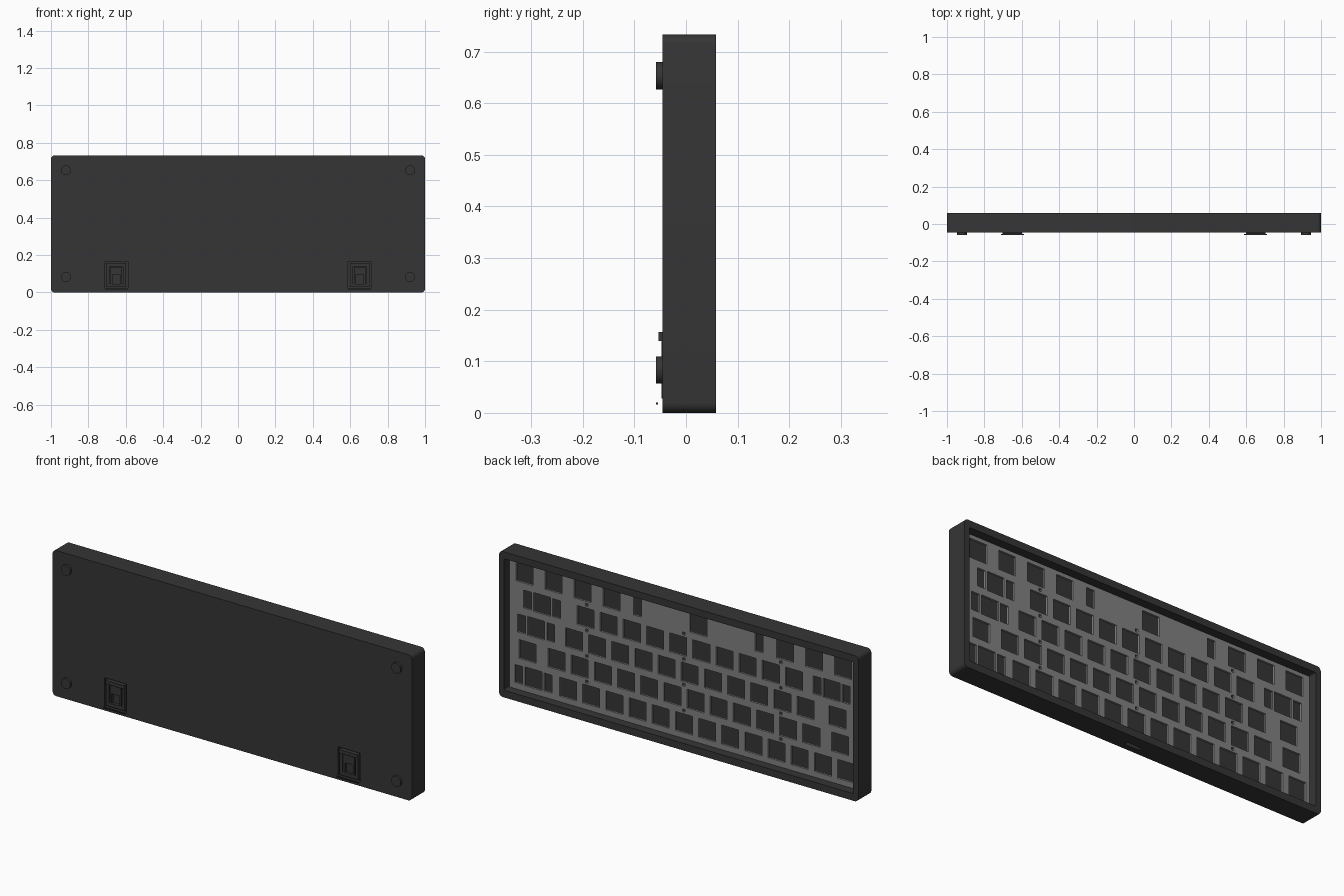
import bpy, bmesh, math
from mathutils import Matrix

if "Cube" in bpy.data.objects:
    bpy.data.objects.remove(bpy.data.objects["Cube"])


def material(name, v):
    m = bpy.data.materials.new(name)
    m.diffuse_color = (v, v, v, 1)
    m.use_nodes = True
    m.node_tree.nodes["Principled BSDF"].inputs["Base Color"].default_value = m.diffuse_color
    return m


DARK = material("charcoal", 0.036)
GREY = material("plate grey", 0.22)


def finish(name, bm, mat=None):
    bmesh.ops.recalc_face_normals(bm, faces=bm.faces)
    me = bpy.data.meshes.new(name)
    bm.to_mesh(me)
    bm.free()
    ob = bpy.data.objects.new(name, me)
    bpy.context.collection.objects.link(ob)
    if mat:
        me.materials.append(mat)
    return ob


def add_box(bm, x0, x1, y0, y1, z0, z1):
    m = Matrix.Translation(((x0 + x1) / 2, (y0 + y1) / 2, (z0 + z1) / 2))
    m = m @ Matrix.Diagonal((x1 - x0, y1 - y0, z1 - z0, 1))
    bmesh.ops.create_cube(bm, size=1, matrix=m)


def boxes(name, spans, mat=None):
    bm = bmesh.new()
    for s in spans:
        add_box(bm, *s)
    return finish(name, bm, mat)


def slab(name, x, z0, z1, y0, y1, r, mat=None, seg=6):
    """Rounded rectangle in XZ, extruded along y."""
    bm = bmesh.new()
    ring = []
    for cx, cz, start in ((x - r, z1 - r, 0), (-x + r, z1 - r, 90),
                          (-x + r, z0 + r, 180), (x - r, z0 + r, 270)):
        for i in range(seg + 1):
            a = math.radians(start + 90 * i / seg)
            ring.append(bm.verts.new((cx + r * math.cos(a), y0, cz + r * math.sin(a))))
    face = bm.faces.new(ring)
    ext = bmesh.ops.extrude_face_region(bm, geom=[face])
    for v in ext["geom"]:
        if isinstance(v, bmesh.types.BMVert):
            v.co.y = y1
    return finish(name, bm, mat)


def activate(ob):
    bpy.ops.object.select_all(action="DESELECT")
    ob.select_set(True)
    bpy.context.view_layer.objects.active = ob


def cut(ob, cutter):
    activate(ob)
    mod = ob.modifiers.new("cut", "BOOLEAN")
    mod.operation, mod.solver, mod.object = "DIFFERENCE", "EXACT", cutter
    bpy.ops.object.modifier_apply(modifier=mod.name)
    bpy.data.objects.remove(cutter, do_unlink=True)


def smooth(ob):
    activate(ob)
    bpy.ops.object.shade_smooth_by_angle(angle=math.radians(35))


FRONT, BACK = -0.046, 0.058
HEIGHT = 0.733
FOOT_X = 0.65

# Case tray: outer shell, open cavity, foot pockets, cable port
case = slab("case", 1.0, 0, HEIGHT, FRONT, BACK, 0.02, DARK)
cut(case, slab("cavity", 0.972, 0.036, 0.698, -0.02, 0.1, 0.006))
cut(case, boxes("pockets", [(s * FOOT_X - 0.062, s * FOOT_X + 0.062, -0.1, -0.032, 0.018, 0.165)
                            for s in (-1, 1)]))
cut(case, boxes("port", [(-0.04, 0.04, -0.016, 0.003, -0.1, 0.06)]))
smooth(case)

# Switch plate with key, stabiliser and fixing holes
U, ZC = 0.129, 0.372
KEY, STAB_W, STAB_H = 0.0475, 0.022, 0.045
rows = [
    [i + 0.5 for i in range(13)] + [14],
    [0.75] + [i + 2 for i in range(12)] + [14.25],
    [0.875] + [i + 2.25 for i in range(11)] + [13.875],
    [1.125] + [i + 2.75 for i in range(10)] + [13.625],
    [0.625, 1.875, 3.125, 6.875, 10.625, 11.875, 13.125, 14.375],
]
stabilised = [(0, 14, 0.627), (2, 13.875, 0.627), (3, 1.125, 0.627),
              (3, 13.625, 0.627), (4, 6.875, 2.625)]
holes = []


def hole(col, row, w, h):
    x, z = (col - 7.5) * U, ZC + (row - 2) * U
    holes.append((x - w, x + w, -0.01, 0.03, z - h, z + h))


for r, cols in enumerate(rows):
    for c in cols:
        hole(c, r, KEY, KEY)
for r, c, d in stabilised:
    for s in (-1, 1):
        hole(c + s * d, r, STAB_W, STAB_H)
for x in (-0.54, 0, 0.54):
    for r in range(4):
        hole(7.5 + x / U, r + 0.5, 0.007, 0.007)
plate = slab("switch_plate", 0.970, 0.038, 0.696, 0.006, 0.017, 0.005, GREY)
cut(plate, boxes("holes", holes))

# Round rubber pads
for x in (-0.92, 0.92):
    for z in (0.083, 0.653):
        bm = bmesh.new()
        bmesh.ops.create_cone(bm, cap_ends=True, segments=32, radius1=0.0265, radius2=0.0265,
                              depth=0.014, matrix=Matrix.Translation((x, FRONT - 0.005, z))
                              @ Matrix.Rotation(math.pi / 2, 4, "X"))
        smooth(finish("rubber_pad", bm, DARK))

# Folding feet: outer flap frame, inner flap, grip bar and hinge pin
for s in (-1, 1):
    x = s * FOOT_X
    y0, y1 = FRONT - 0.001, -0.031
    boxes("folding_foot", [
        (x - 0.052, x - 0.036, y0, y1, 0.028, 0.157),
        (x + 0.036, x + 0.052, y0, y1, 0.028, 0.157),
        (x - 0.036, x + 0.036, y0, y1, 0.028, 0.045),
        (x - 0.052, x + 0.052, FRONT - 0.007, y1, 0.139, 0.157),
    ], DARK)
    boxes("inner_flap", [
        (x - 0.031, x + 0.031, y0, y1, 0.095, 0.135),
        (x - 0.031, x - 0.022, y0, y1, 0.045, 0.095),
        (x + 0.022, x + 0.031, y0, y1, 0.045, 0.095),
    ], DARK)
    boxes("hinge_pin", [(x - 0.062, x + 0.062, FRONT - 0.012, FRONT - 0.008, 0.016, 0.02)], DARK)
